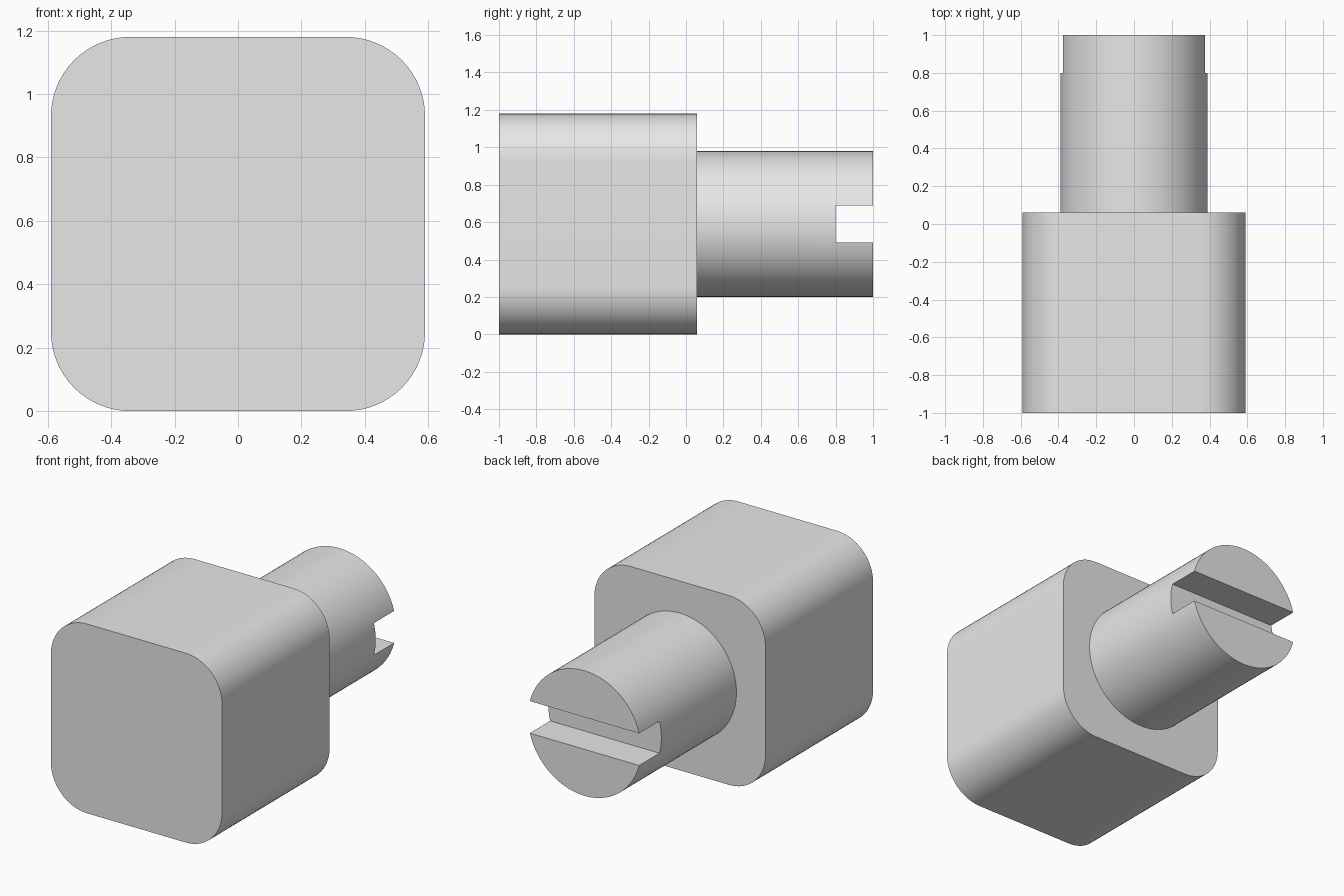
import bpy
import bmesh
import math
from mathutils import Matrix

default_cube = bpy.data.objects.get("Cube")
if default_cube:
    bpy.data.objects.remove(default_cube, do_unlink=True)

HALF = 0.59          # half the block width, also the axis height
SHOULDER = 0.06      # y where the block ends and the shaft begins

grey = bpy.data.materials.new("plain grey")
grey.diffuse_color = (0.8, 0.8, 0.8, 1)
grey.use_nodes = True
grey.node_tree.nodes["Principled BSDF"].inputs["Base Color"].default_value = (0.8, 0.8, 0.8, 1)


def make_object(name, bm):
    mesh = bpy.data.meshes.new(name)
    bmesh.ops.recalc_face_normals(bm, faces=bm.faces)
    bm.to_mesh(mesh)
    bm.free()
    mesh.materials.append(grey)
    obj = bpy.data.objects.new(name, mesh)
    bpy.context.collection.objects.link(obj)
    return obj


def box(x, y0, y1, z0, z1):
    bm = bmesh.new()
    place = Matrix.Translation((0, (y0 + y1) / 2, (z0 + z1) / 2))
    size = Matrix.Diagonal((2 * x, y1 - y0, z1 - z0, 1))
    bmesh.ops.create_cube(bm, size=1, matrix=place @ size)
    return bm


def select_only(obj):
    bpy.ops.object.select_all(action='DESELECT')
    obj.select_set(True)
    bpy.context.view_layer.objects.active = obj


# Block with its four lengthwise edges rounded
bm = box(HALF, -1, SHOULDER, 0, 2 * HALF)
long_edges = [e for e in bm.edges if abs(e.verts[0].co.y - e.verts[1].co.y) > 0.5]
bmesh.ops.bevel(bm, geom=long_edges, offset=0.25, segments=16, profile=0.5, affect='EDGES')
block = make_object("block", bm)

# Round shaft along y
bm = bmesh.new()
place = Matrix.Translation((0, (SHOULDER + 1) / 2, HALF)) @ Matrix.Rotation(math.pi / 2, 4, 'X')
bmesh.ops.create_cone(bm, cap_ends=True, segments=96, radius1=0.39, radius2=0.39,
                      depth=1 - SHOULDER, matrix=place)
shaft = make_object("slotted_shaft", bm)

# Slot across the shaft end
cutter = make_object("slot_cutter", box(0.6, 0.8, 1.2, HALF - 0.1, HALF + 0.1))
cutter.hide_render = True
slot = shaft.modifiers.new("slot", 'BOOLEAN')
slot.operation = 'DIFFERENCE'
slot.solver = 'EXACT'
slot.object = cutter
select_only(shaft)
bpy.ops.object.modifier_apply(modifier=slot.name)
bpy.data.objects.remove(cutter, do_unlink=True)

# Smooth curves, crisp rims
for obj in (block, shaft):
    select_only(obj)
    bpy.ops.object.shade_smooth_by_angle(angle=math.radians(30))
